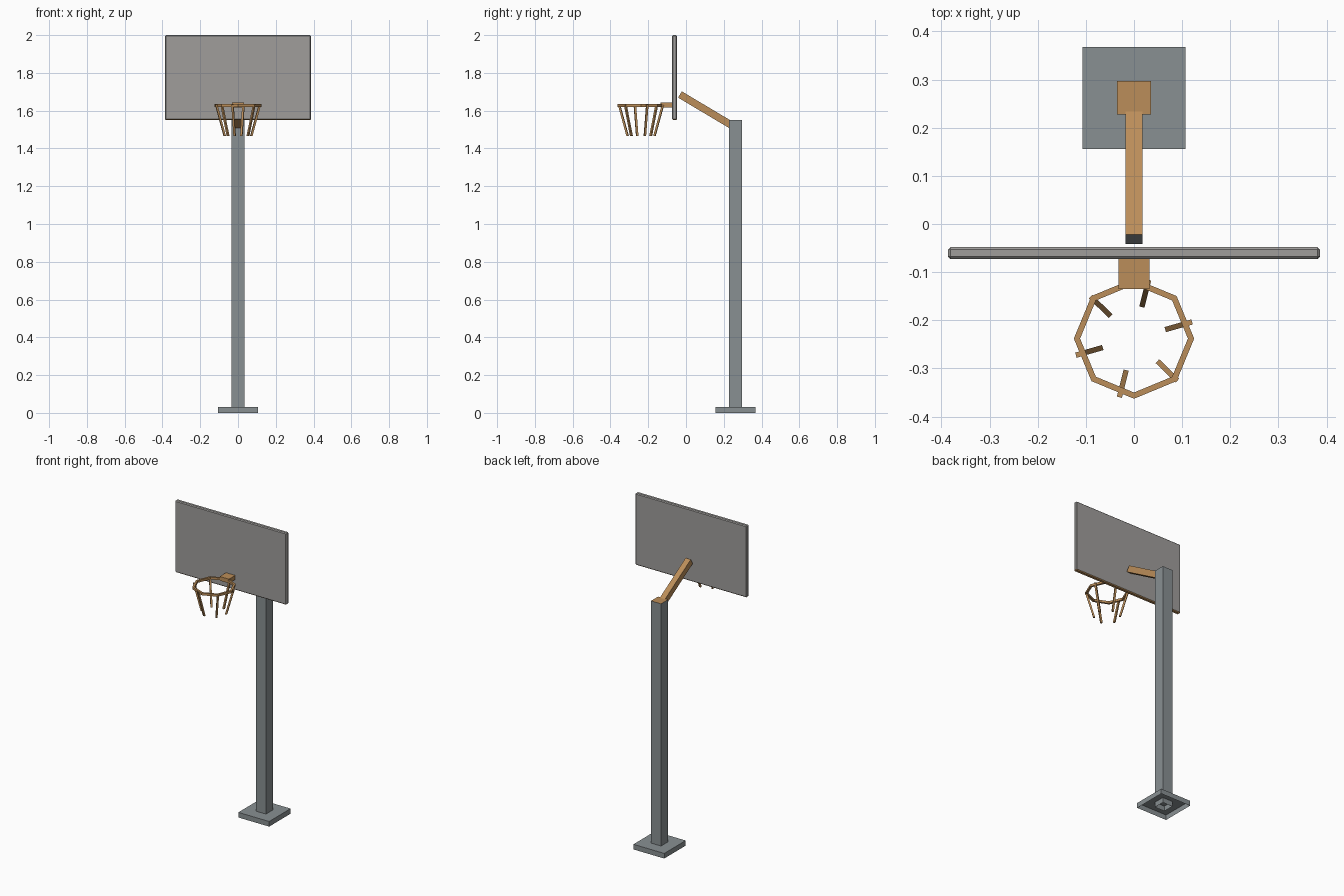
import bpy, math
from math import sin, cos, radians

if "Cube" in bpy.data.objects:
    bpy.data.objects.remove(bpy.data.objects["Cube"])


def mat(name, rgb):
    m = bpy.data.materials.new(name)
    m.diffuse_color = (*rgb, 1)
    m.use_nodes = True
    m.node_tree.nodes["Principled BSDF"].inputs["Base Color"].default_value = m.diffuse_color
    return m


steel = mat("steel", (0.25, 0.28, 0.29))
panel = mat("panel", (0.35, 0.34, 0.33))
orange = mat("orange", (0.50, 0.27, 0.10))


def build(name, verts, faces, *mats):
    me = bpy.data.meshes.new(name)
    me.from_pydata(verts, [], faces)
    for m in mats:
        me.materials.append(m)
    ob = bpy.data.objects.new(name, me)
    bpy.context.collection.objects.link(ob)
    return ob


def loft(name, a, b, *mats, start=True, end=True):
    """Skin between two counter-clockwise loops of points, with optional caps."""
    n = len(a)
    faces = [(i, (i + 1) % n, n + (i + 1) % n, n + i) for i in range(n)]
    if end:
        faces.append(tuple(range(n, 2 * n)))
    if start:
        faces.append(tuple(reversed(range(n))))
    return build(name, a + b, faces, *mats)


def rect(x0, x1, y0, y1, z):
    return [(x0, y0, z), (x1, y0, z), (x1, y1, z), (x0, y1, z)]


def box(name, x, y0, y1, z0, z1, *mats, **kw):
    return loft(name, rect(-x, x, y0, y1, z0), rect(-x, x, y0, y1, z1), *mats, **kw)


# Base plate and hollow post, both open underneath; post has an orange cap
box("base_plate", 0.107, 0.156, 0.368, 0, 0.032, steel, start=False)
post = box("post", 0.035, 0.227, 0.297, 0, 1.55, steel, orange, start=False)
post.data.polygons[4].material_index = 1

# Slanted support arm behind the board, with a grey end
w = 0.018
low = [(-w, 0.235, 1.504), (w, 0.235, 1.504), (w, 0.235, 1.549), (-w, 0.235, 1.549)]
high = [(-w, -0.042, 1.669), (w, -0.042, 1.669), (w, -0.022, 1.702), (-w, -0.022, 1.702)]
arm = loft("support_arm", [low[i] for i in (0, 3, 2, 1)],
           [high[i] for i in (0, 3, 2, 1)], orange, steel)
# make the winding face outward
arm.data.flip_normals()
arm.data.polygons[4].material_index = 1

# Backboard with chamfered edges and an orange underside
board = box("backboard", 0.386, -0.073, -0.048, 1.55, 2.0, panel, orange)
board.data.polygons[5].material_index = 1
bev = board.modifiers.new("chamfer", 'BEVEL')
bev.width = 0.005
bev.segments = 1

# Bracket joining rim and board
box("rim_bracket", 0.032, -0.135, -0.072, 1.616, 1.642, orange)

# Eight-sided rim with a square section
CY, N = -0.238, 8
profile = [(0.112, 1.62), (0.125, 1.62), (0.125, 1.634), (0.112, 1.634)]
verts = [(r * cos(math.tau * i / N), CY + r * sin(math.tau * i / N), z)
         for i in range(N) for r, z in profile]
faces = [(4 * i + j, 4 * ((i + 1) % N) + j,
          4 * ((i + 1) % N) + (j + 1) % 4, 4 * i + (j + 1) % 4)
         for i in range(N) for j in range(4)]
rim = build("rim", verts, faces, orange)
rim.data.flip_normals()


# Six slanted net bars tapering inward below the rim
def bar_end(ang, r, z, h=0.0055):
    c, s = cos(ang), sin(ang)
    return [((r + u) * c - v * s, CY + (r + u) * s + v * c, z)
            for u, v in ((-h, -h), (h, -h), (h, h), (-h, h))]


for k in range(6):
    a = radians(16 + 60 * k)
    loft(f"net_bar_{k + 1}", bar_end(a, 0.073, 1.465), bar_end(a, 0.12, 1.632), orange)
